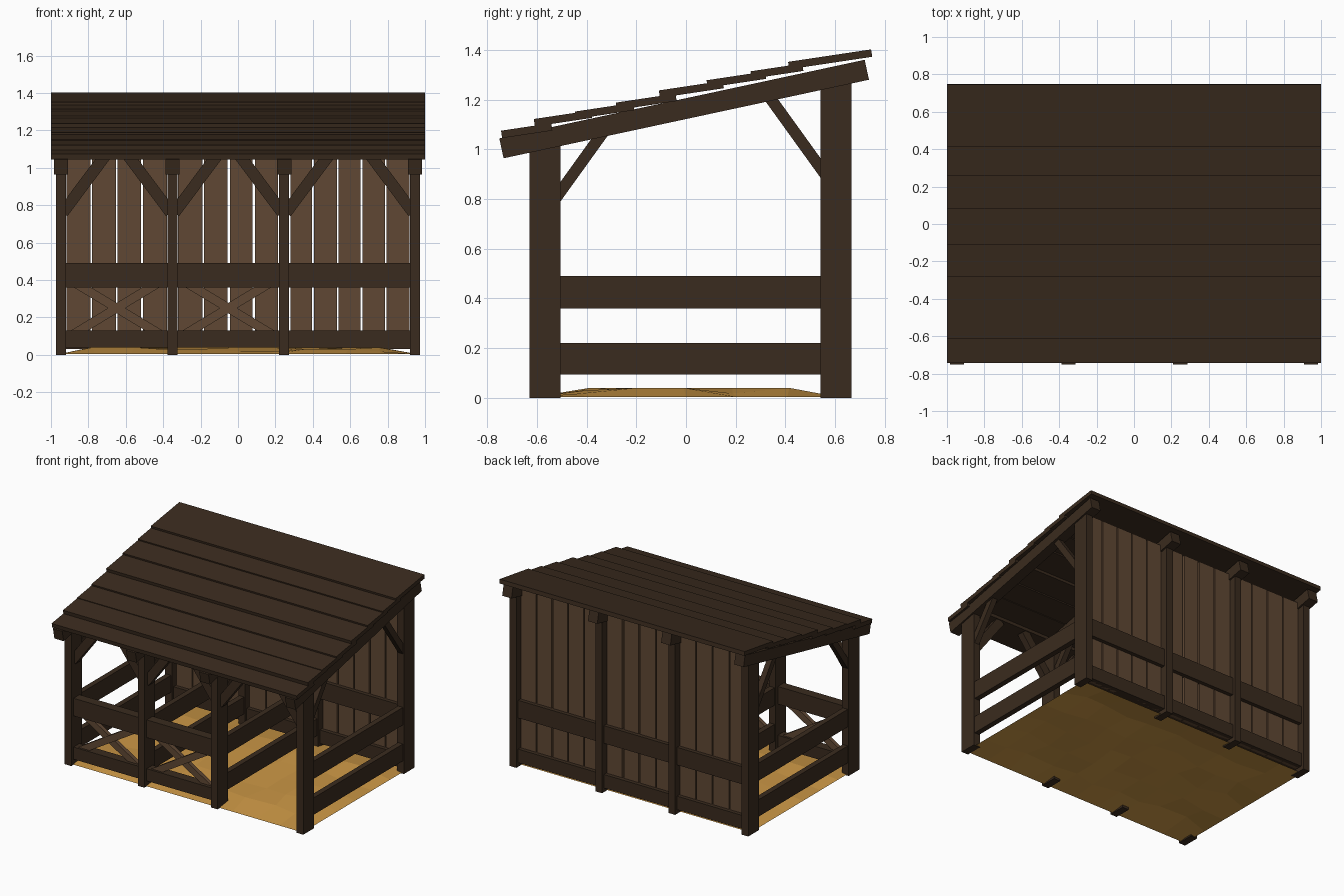
import bpy, bmesh, math, random
from mathutils import Matrix, Vector

if "Cube" in bpy.data.objects:
    bpy.data.objects.remove(bpy.data.objects["Cube"])

random.seed(4)


def material(name, rgb):
    m = bpy.data.materials.new(name)
    m.diffuse_color = (*rgb, 1)
    m.use_nodes = True
    m.node_tree.nodes["Principled BSDF"].inputs["Base Color"].default_value = m.diffuse_color
    return m


DARK = material("dark_wood", (0.042, 0.024, 0.013))
PLANK = material("plank_wood", (0.115, 0.064, 0.034))
STRAW = material("straw", (0.60, 0.31, 0.06))


def finish(name, bm, mat):
    me = bpy.data.meshes.new(name)
    bm.to_mesh(me)
    bm.free()
    me.materials.append(mat)
    ob = bpy.data.objects.new(name, me)
    bpy.context.collection.objects.link(ob)
    return ob


def box(name, x, y, z, mat=DARK):
    """Box from (min, max) ranges on each axis."""
    lo, hi = Vector((x[0], y[0], z[0])), Vector((x[1], y[1], z[1]))
    bm = bmesh.new()
    bmesh.ops.create_cube(bm, size=1, matrix=Matrix.Translation((lo + hi) / 2)
                          @ Matrix.Diagonal((*(hi - lo), 1)))
    return finish(name, bm, mat)


def beam(name, a, b, height, depth, side, mat=DARK):
    """Beam from a to b; depth runs along the side axis, height across it."""
    a, b, side = Vector(a), Vector(b), Vector(side)
    d = (b - a).normalized()
    up = d.cross(side)
    rot = Matrix((d, side, up)).transposed().to_4x4()
    bm = bmesh.new()
    bmesh.ops.create_cube(bm, size=1, matrix=Matrix.Translation((a + b) / 2) @ rot
                          @ Matrix.Diagonal(((b - a).length, depth, height, 1)))
    return finish(name, bm, mat)


X, Y = (1, 0, 0), (0, 1, 0)
FRAMES = [-0.947, -0.35, 0.247, 0.947]
HALF = 0.027
FRONT, BACK = (-0.63, -0.505), (0.542, 0.665)
YF, YB = -0.568, 0.603

# Four cross frames: posts, rafter, side rails, knee braces
for x in FRAMES:
    w = (x - HALF, x + HALF)
    rail = (x - 0.02, x + 0.02)
    box("front_post", w, FRONT, (0, 1.05))
    box("back_post", w, BACK, (0, 1.29))
    beam("rafter", (x, -0.7425, 1.004), (x, 0.7275, 1.32), 0.082, 0.076, X)
    box("lower_side_rail", rail, (-0.52, 0.56), (0.095, 0.22))
    box("upper_side_rail", rail, (-0.52, 0.56), (0.36, 0.49))
    beam("front_knee_brace", (x, -0.53, 0.795), (x, -0.325, 1.08), 0.046, 0.04, X)
    beam("back_knee_brace", (x, 0.57, 0.885), (x, 0.325, 1.225), 0.046, 0.04, X)

# Knee braces along the front, in both directions inside each bay
for x0, x1 in zip(FRAMES, FRAMES[1:]):
    for x, s in ((x0, 1), (x1, -1)):
        beam("front_bay_brace", (x + s * 0.01, YF, 0.76),
             (x + s * 0.245, YF, 1.075), 0.062, 0.05, Y)

# Front fence with crossed boards in the first two bays
for x0, x1 in zip(FRAMES[:2], FRAMES[1:3]):
    r = (x0 + HALF - 0.01, x1 - HALF + 0.01)
    box("front_lower_rail", r, (YF - 0.035, YF + 0.035), (0.04, 0.13))
    box("front_upper_rail", r, (YF - 0.035, YF + 0.035), (0.36, 0.49))
    for z0, z1, dy in ((0.08, 0.42, -0.004), (0.42, 0.08, 0.004)):
        beam("cross_board", (r[0], YF + dy, z0), (r[1], YF + dy, z1), 0.048, 0.03, Y, PLANK)

# Back wall: rails and vertical planks
for (x0, x1), n in zip(zip(FRAMES, FRAMES[1:]), (4, 4, 5)):
    a, b = x0 + HALF, x1 - HALF
    r = (a - 0.01, b + 0.01)
    box("back_lower_rail", r, (YB - 0.04, YB + 0.04), (0.03, 0.13))
    box("back_upper_rail", r, (YB - 0.04, YB + 0.04), (0.36, 0.49))
    step = (b - a) / n
    for i in range(n):
        gap = random.uniform(0.003, 0.008)
        box("wall_plank", (a + i * step + gap, a + (i + 1) * step - gap),
            (YB - 0.012, YB + 0.012), (0.03, 1.3), PLANK)

# Overlapping roof boards: (front y, top z, back y)
ROOF = [(-0.742, 1.075, -0.54), (-0.61, 1.122, -0.38), (-0.445, 1.152, -0.21),
        (-0.28, 1.188, -0.04), (-0.107, 1.237, 0.15), (0.085, 1.278, 0.32),
        (0.262, 1.314, 0.47), (0.413, 1.352, 0.747)]
for y0, z0, y1 in ROOF:
    z1 = z0 + (y1 - y0) * 0.15
    beam("roof_board", (0, y0, z0 - 0.015), (0, y1, z1 - 0.015), 0.03, 2.0, X)

# Lumpy straw floor, thinning to nothing at the edges
bm = bmesh.new()
bmesh.ops.create_grid(bm, x_segments=10, y_segments=6, size=1)
for v in bm.verts:
    edge = max(abs(v.co.x), abs(v.co.y)) > 0.99
    v.co.x *= 0.955
    v.co.y *= 0.61
    v.co.z = 0.004 if edge else random.choice((0.04, 0.04, 0.03, 0.018))
    if not edge:
        v.co.x += random.uniform(-0.03, 0.03)
        v.co.y += random.uniform(-0.03, 0.03)
finish("straw_floor", bm, STRAW)
